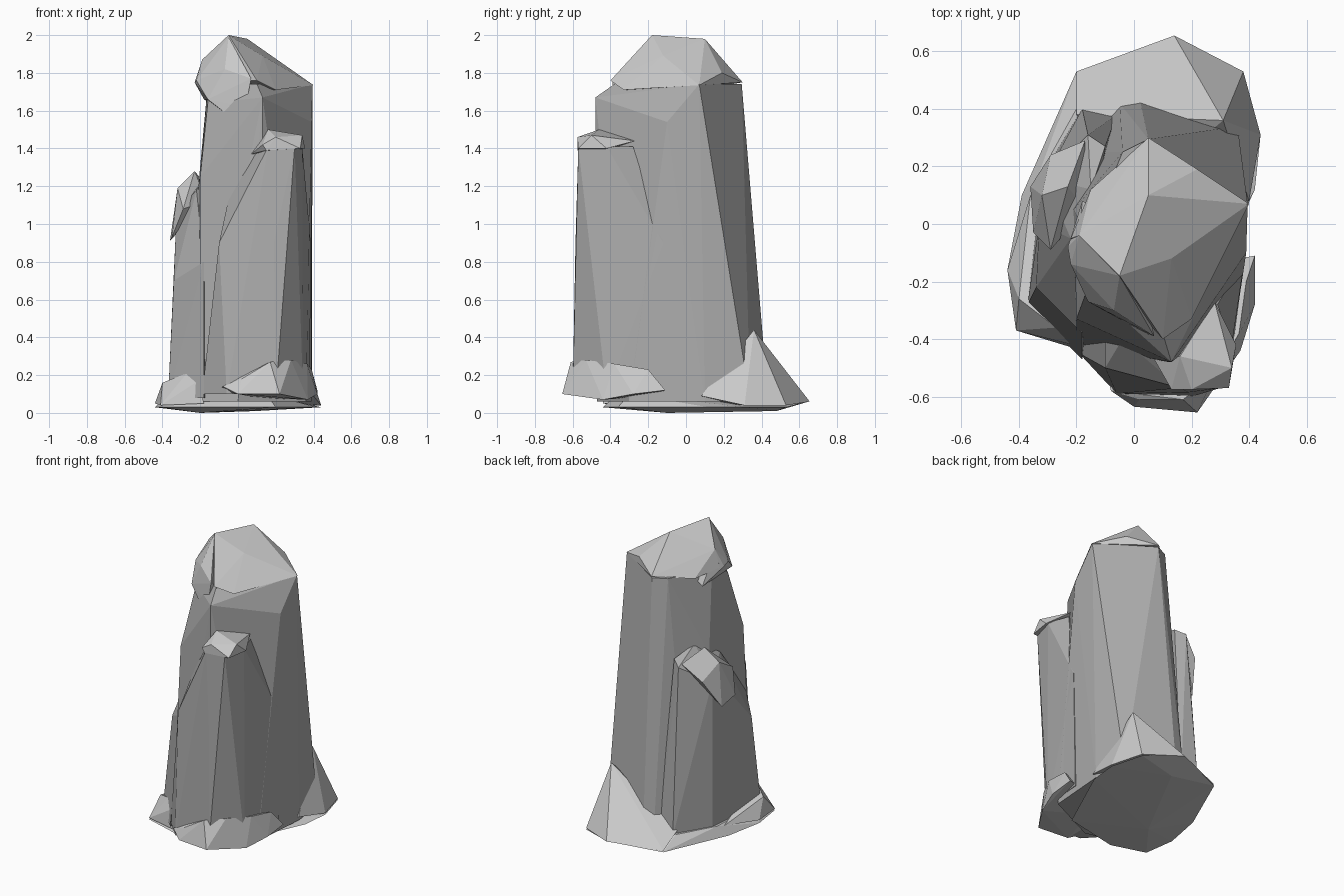
import bpy, bmesh

# Darker grey for the standing pillars
dark = bpy.data.materials.new("dark_stone")
dark.diffuse_color = (.42, .42, .42, 1)


def rock(name, *rings, mat=None):
    """Faceted stone: convex hull around a few rings of corner points."""
    bm = bmesh.new()
    for pts in rings:
        for p in pts:
            bm.verts.new(p)
    bmesh.ops.convex_hull(bm, input=bm.verts[:])
    loose = [v for v in bm.verts if not v.link_faces]
    bmesh.ops.delete(bm, geom=loose, context='VERTS')
    bmesh.ops.recalc_face_normals(bm, faces=bm.faces[:])
    mesh = bpy.data.meshes.new(name)
    bm.to_mesh(mesh)
    bm.free()
    if mat:
        mesh.materials.append(mat)
    obj = bpy.data.objects.new(name, mesh)
    bpy.context.collection.objects.link(obj)
    return obj


def ring(z, *xy):
    return [(x, y, z) for x, y in xy]


# Tall central pillar
rock("main_pillar",
     ring(0.06, (-.20, -.42), (-.20, .25), (-.05, .42), (.02, .435),
          (.36, .34), (.39, .10), (.36, -.30), (0, -.47)),
     [(-.20, -.33, 1.25), (-.21, .05, 1.2), (.13, -.48, 1.45)],
     [(.13, -.48, 1.67), (.39, -.10, 1.54), (-.16, -.22, 1.64)],
     ring(1.74, (-.16, -.05), (-.04, .25), (.05, .295), (.395, .07), (.10, -.38)),
     mat=dark)

# Cap stone on the central pillar, with a lip hanging at the front left
rock("main_cap",
     [(-.05, -.18, 2.0), (.05, .10, 1.98), (.13, -.12, 1.89), (-.19, -.04, 1.87)],
     [(-.22, -.05, 1.75), (-.15, .12, 1.72), (.05, .30, 1.75), (.22, .19, 1.80)],
     [(.40, .07, 1.735), (.20, -.33, 1.71), (.10, -.40, 1.76)])
rock("main_cap_lip",
     [(-.05, -.18, 1.99), (-.19, -.04, 1.87), (-.23, -.08, 1.75), (-.22, -.14, 1.76)],
     [(-.16, -.27, 1.66), (-.07, -.32, 1.59), (.04, -.38, 1.62), (.07, -.39, 1.77)],
     [(-.18, .08, 1.66), (0, 0, 1.7), (-.07, -.30, 1.82)])

# Front pillar and its small cap
rock("front_pillar",
     ring(0.10, (-.19, -.45), (-.06, -.59), (.20, -.60), (.345, -.42),
          (.38, -.11), (-.12, -.11)),
     ring(0.90, (-.10, -.50), (.19, -.585), (.385, -.12), (-.10, -.20)),
     [(-.04, -.40, 1.18), (.10, -.48, 1.38), (.16, -.57, 1.41)],
     ring(1.41, (.30, -.57), (.34, -.42), (.29, -.28)), mat=dark)
rock("front_cap",
     [(.07, -.47, 1.37), (.13, -.575, 1.42), (.20, -.575, 1.46), (.16, -.46, 1.50)],
     [(.34, -.50, 1.47), (.355, -.42, 1.40), (.33, -.57, 1.40), (.28, -.27, 1.44),
      (.15, -.575, 1.39)])

# Left pillar and its drooping cap
rock("left_pillar",
     ring(0.08, (-.37, -.28), (-.18, -.47), (-.06, .38), (-.18, .40), (-.32, .17)),
     [(-.34, -.22, .70), (-.18, -.38, .80), (-.33, 0, .95), (-.31, .16, 1.08)],
     [(-.16, .31, 1.19), (-.10, .27, 1.22), (-.15, .12, 1.28), (-.22, -.05, 1.18)],
     mat=dark)
rock("left_cap",
     [(-.23, .13, 1.28), (-.17, .29, 1.21), (-.29, .24, 1.10), (-.32, .10, 1.19)],
     [(-.36, .13, .91), (-.35, -.03, .93), (-.29, -.09, 1.08), (-.17, .05, 1.12)])

# Ground slab
rock("base_slab",
     ring(0.03, (-.44, -.16), (-.41, -.37), (-.18, -.44), (.20, -.36),
          (.42, .12), (.44, .31), (.38, .53), (-.20, .53), (-.39, .10)),
     [(.14, .65, .06), (-.20, -.10, 0), (.10, .48, .01)],
     ring(0.10, (-.36, -.25), (-.34, .15), (-.20, .40), (-.18, -.36), (.15, -.30)))

# Piled stones around the foot
rock("back_mound",
     [(.31, .36, .44), (.14, .655, .06), (.38, .53, .04), (.44, .31, .04)],
     [(.40, .08, .09), (-.20, .53, .04), (-.20, .38, .12), (0, .10, .06)])
rock("left_mound",
     [(-.44, -.16, .05), (-.41, -.37, .04), (-.40, -.26, .16), (-.27, -.36, .21)],
     [(-.18, -.44, .05), (-.21, -.42, .17), (-.36, .10, .09), (-.20, -.10, .06)])
rock("front_mound",
     [(-.08, -.58, .14), (0, -.635, .10), (.22, -.655, .10), (.02, -.61, .18)],
     [(.17, -.61, .27), (.28, -.53, .28), (.39, -.20, .23), (.42, -.11, .12)],
     [(.42, -.28, .10), (.37, -.44, .07), (.365, -.38, .26), (.10, -.30, .08),
      (.20, -.15, .10), (-.10, -.50, .12)])
